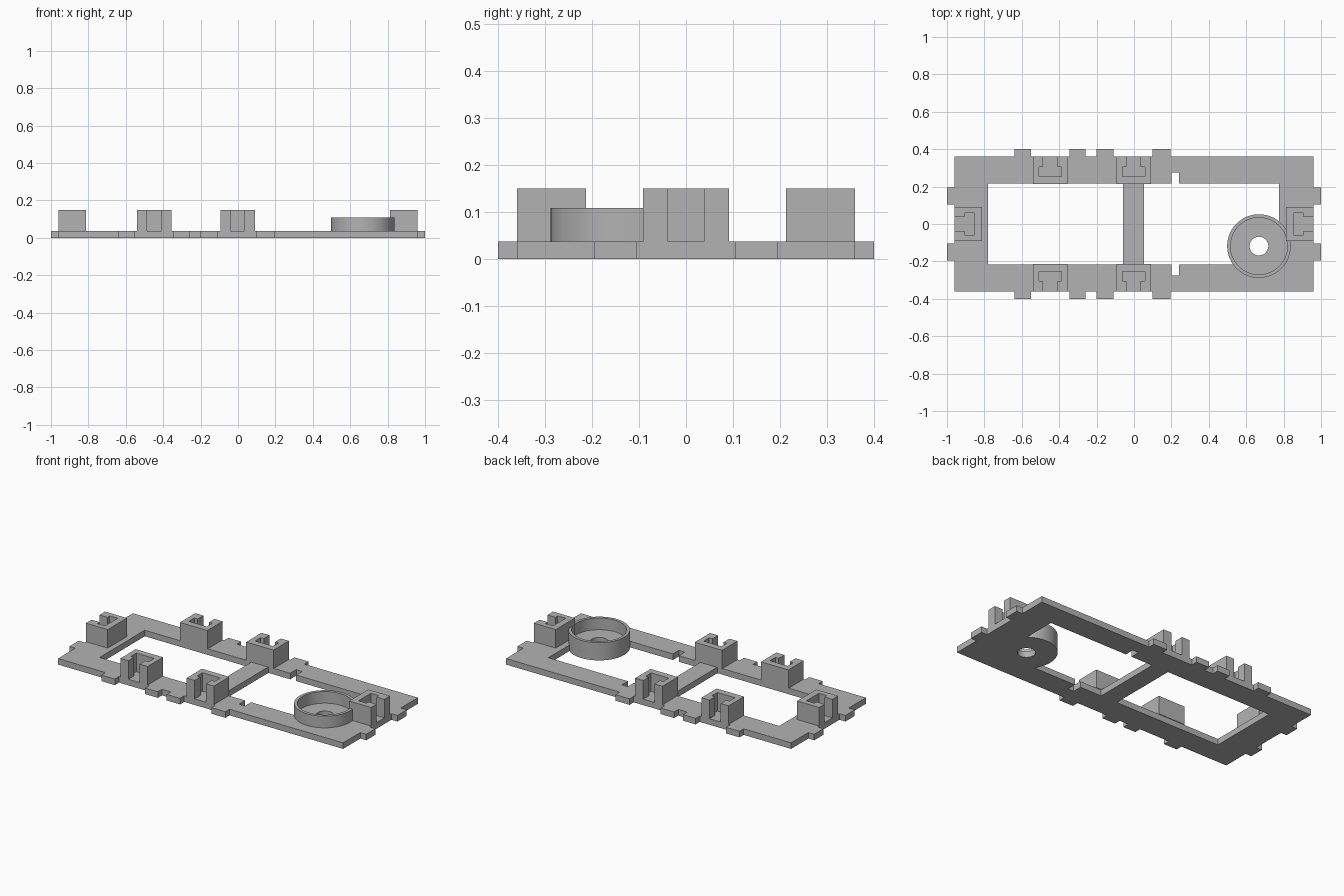
import bpy
import math
from mathutils import Matrix

if "Cube" in bpy.data.objects:
    bpy.data.objects.remove(bpy.data.objects["Cube"], do_unlink=True)

grey = bpy.data.materials.new("plain grey")
grey.use_nodes = True
GREY = (0.45, 0.45, 0.45, 1)
grey.diffuse_color = GREY
grey.node_tree.nodes["Principled BSDF"].inputs["Base Color"].default_value = GREY

PLATE = 0.037
CLIP_TOP = 0.15


def extrude(name, loops, z0, z1, matrix=None):
    """Extrude a flat outline (first loop) with holes (other loops) from z0 to z1."""
    curve = bpy.data.curves.new(name, "CURVE")
    curve.dimensions = "2D"
    curve.fill_mode = "BOTH"
    curve.extrude = (z1 - z0) / 2
    for loop in loops:
        spline = curve.splines.new("POLY")
        spline.points.add(len(loop) - 1)
        for point, (x, y) in zip(spline.points, loop):
            point.co = (x, y, 0, 1)
        spline.use_cyclic_u = True
    obj = bpy.data.objects.new(name, curve)
    bpy.context.collection.objects.link(obj)
    bpy.ops.object.select_all(action="DESELECT")
    obj.select_set(True)
    bpy.context.view_layer.objects.active = obj
    bpy.ops.object.convert(target="MESH")
    obj = bpy.context.view_layer.objects.active
    obj.name = name
    obj.data.transform(Matrix.Translation((0, 0, (z0 + z1) / 2)))
    if matrix:
        obj.data.transform(matrix)
    obj.data.materials.clear()
    obj.data.materials.append(grey)
    bpy.ops.object.shade_smooth_by_angle(angle=math.radians(30))
    return obj


def mirror_y(half):
    return half + [(x, -y) for x, y in reversed(half)]


def circle(cx, cy, r, n=64):
    return [(cx + r * math.cos(2 * math.pi * i / n),
             cy + r * math.sin(2 * math.pi * i / n)) for i in range(n)]


# Base frame: outline with edge tabs, two openings either side of a cross bar
end = [(0.96, 0.105), (1, 0.105), (1, 0.195), (0.96, 0.195), (0.96, 0.36)]
half = list(end)
for x0, x1 in ((0.10, 0.195), (-0.20, -0.11), (-0.345, -0.26), (-0.64, -0.55)):
    half += [(x1, 0.36), (x1, 0.40), (x0, 0.40), (x0, 0.36)]
half += [(-x, y) for x, y in reversed(end)]

left_bay = [(0.775, 0.217), (0.24, 0.217), (0.24, 0.275),
            (0.20, 0.275), (0.20, 0.217), (0.053, 0.217)]
right_bay = [(-0.06, 0.217), (-0.78, 0.217)]
extrude("base_frame", [mirror_y(half), mirror_y(left_bay), mirror_y(right_bay)], 0, PLATE)

# Clip blocks with a T-shaped slot open to the outer side (+y before placement)
side = [(0.038, 0.147), (0.038, 0.093), (0.06, 0.093), (0.06, 0.04)]
clip = [(-0.092, 0), (0.092, 0), (0.092, 0.147)] + side
clip += [(-x, y) for x, y in reversed(side)] + [(-0.092, 0.147)]


def add_clip(name, x, y, degrees):
    place = Matrix.Translation((x, y, 0)) @ Matrix.Rotation(math.radians(degrees), 4, "Z")
    extrude(name, [clip], PLATE, CLIP_TOP, place)


for label, x in (("middle", -0.002), ("right", -0.448)):
    add_clip("back_clip_" + label, x, 0.213, 0)
    add_clip("front_clip_" + label, x, -0.213, 180)
add_clip("left_end_clip", 0.813, 0, -90)
add_clip("right_end_clip", -0.813, 0, 90)

# Round cup: floor with a centre hole and a thin wall
CX, CY = 0.668, -0.118
extrude("cup_floor", [circle(CX, CY, 0.17), circle(CX, CY, 0.05)], 0, PLATE)
extrude("cup_wall", [circle(CX, CY, 0.17), circle(CX, CY, 0.152)], PLATE, 0.108)
